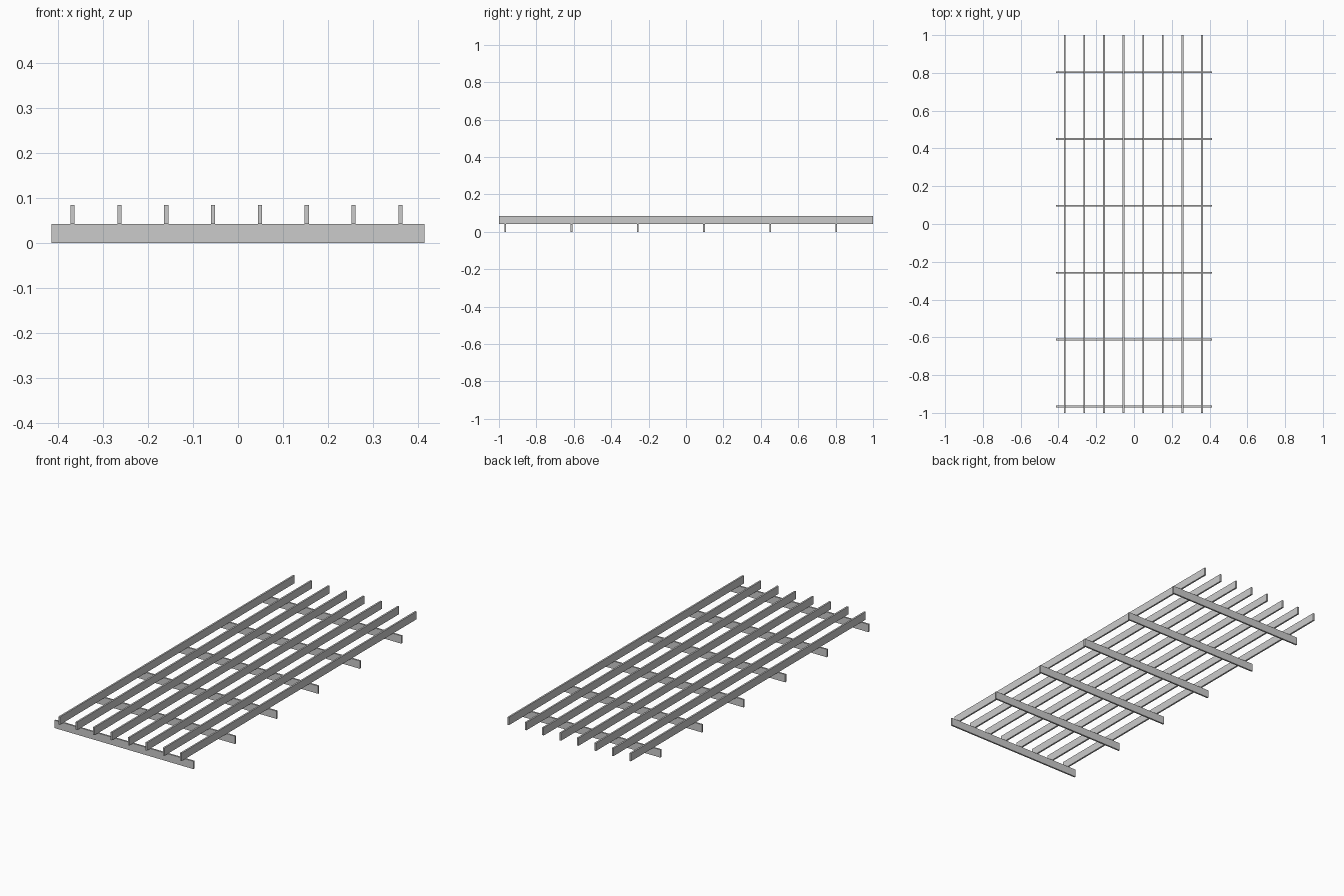
import bpy

if "Cube" in bpy.data.objects:
    bpy.data.objects.remove(bpy.data.objects["Cube"])

HEIGHT = 0.042      # height of every bar
THICK = 0.009       # thickness of every bar


def bar(name, size, location):
    bpy.ops.mesh.primitive_cube_add(size=1, location=location)
    obj = bpy.context.object
    obj.name = name
    obj.scale = size
    bpy.ops.object.transform_apply(location=False, rotation=False, scale=True)
    return obj


# Lower cross bars, running along x
for i in range(6):
    bar(f"cross_bar_{i + 1}", (0.828, THICK, HEIGHT),
        (0, -0.966 + i * 0.354, HEIGHT / 2))

# Upper long bars, running along y and resting on the cross bars
for i in range(8):
    bar(f"long_bar_{i + 1}", (THICK, 2.0, HEIGHT),
        (-0.367 + i * 0.1039, 0, HEIGHT * 1.5))
